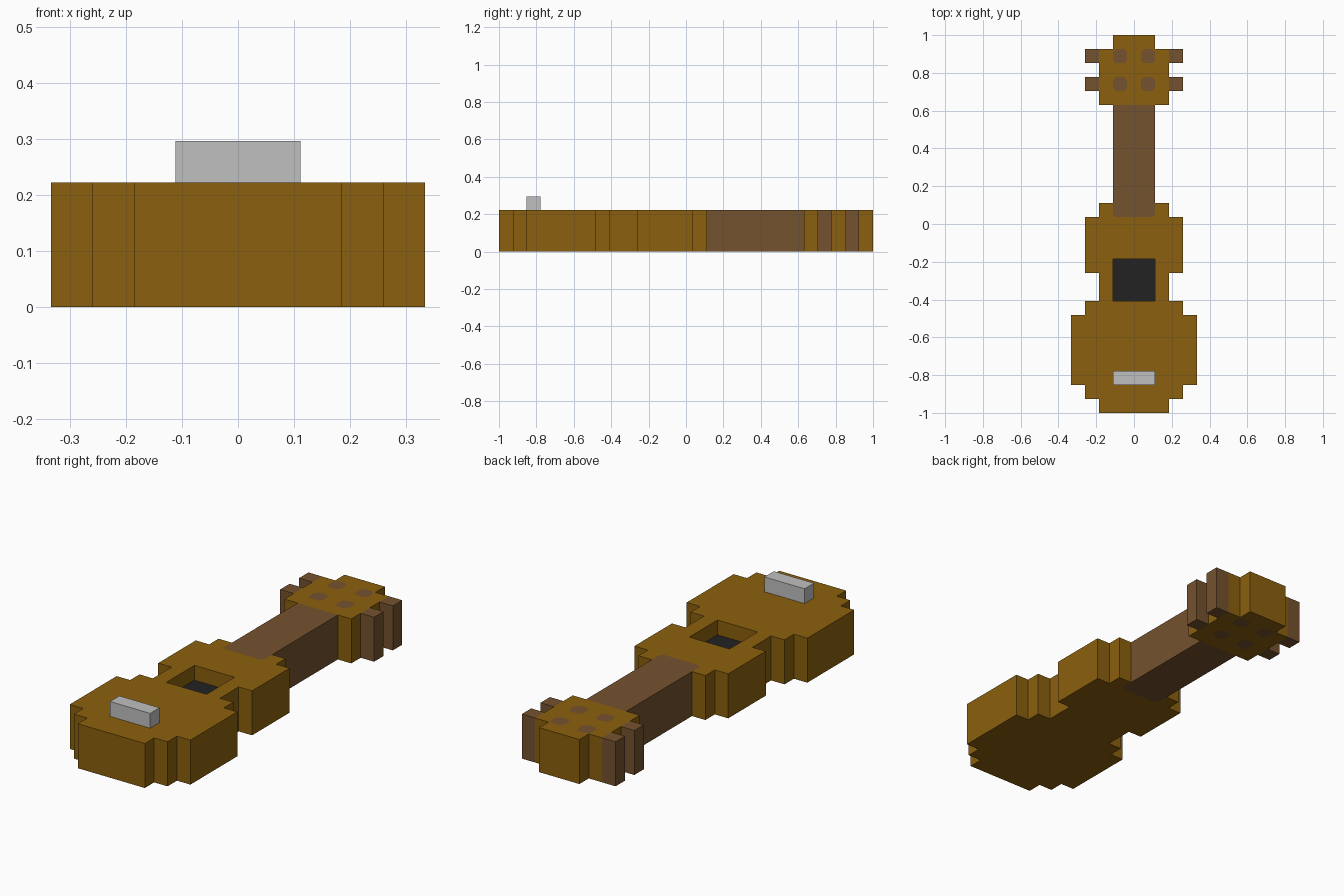
import bpy, bmesh

if "Cube" in bpy.data.objects:
    bpy.data.objects.remove(bpy.data.objects["Cube"], do_unlink=True)

U = 2 / 27          # one block
H = 3 * U           # thickness of the instrument


def material(name, rgb):
    m = bpy.data.materials.new(name)
    m.use_nodes = True
    m.diffuse_color = (*rgb, 1)
    bsdf = next(n for n in m.node_tree.nodes if n.type == 'BSDF_PRINCIPLED')
    bsdf.inputs["Base Color"].default_value = (*rgb, 1)
    return m


GOLDEN = material("golden wood", (0.258, 0.117, 0.0044))
BROWN = material("brown wood", (0.178, 0.084, 0.028))
DARK = material("dark hole", (0.016, 0.016, 0.016))
GREY = material("light grey", (0.527, 0.527, 0.527))


def prism(name, pts, z0, z1, mat):
    """Extrude an outline given in metres from z0 to z1."""
    bm = bmesh.new()
    face = bm.faces.new([bm.verts.new((x, y, z0)) for x, y in pts])
    ext = bmesh.ops.extrude_face_region(bm, geom=[face])
    for v in ext["geom"]:
        if isinstance(v, bmesh.types.BMVert):
            v.co.z = z1
    bmesh.ops.recalc_face_normals(bm, faces=bm.faces)
    mesh = bpy.data.meshes.new(name)
    bm.to_mesh(mesh)
    bm.free()
    mesh.materials.append(mat)
    ob = bpy.data.objects.new(name, mesh)
    bpy.context.collection.objects.link(ob)
    return ob


def stepped(rows):
    """Symmetric stepped outline from (start, end, half width) rows in blocks."""
    right = [(w * U, (y - 13.5) * U) for a, b, w in rows for y in (a, b)]
    return right + [(-x, y) for x, y in reversed(right)]


def chamfered(x0, x1, y0, y1, low, high):
    """Rectangle in blocks whose low-y / high-y corners may be cut."""
    y0, y1 = y0 - 13.5, y1 - 13.5
    pts = []
    for x, y, dx, dy, c in ((x0, y0, 1, 1, low), (x1, y0, -1, 1, low),
                            (x1, y1, -1, -1, high), (x0, y1, 1, -1, high)):
        if not c:
            pts.append((x * U, y * U))
            continue
        a, b = (x, y + dy * c), (x + dx * c, y)
        pair = (a, b) if dx == dy else (b, a)
        pts += [(p * U, q * U) for p, q in pair]
    return pts


def carve(target, pts, z0=-0.1, z1=H + 0.1):
    """Cut a prism out of the target and discard the cutter."""
    cutter = prism("cutter", pts, z0, z1, target.data.materials[0])
    cutter.hide_render = True
    mod = target.modifiers.new("cut", 'BOOLEAN')
    mod.operation, mod.solver, mod.object = 'DIFFERENCE', 'EXACT', cutter
    bpy.context.view_layer.objects.active = target
    bpy.ops.object.modifier_apply(modifier=mod.name)
    bpy.data.objects.remove(cutter, do_unlink=True)


# Body with a waist, sound hole and a notch for the neck heel
body = prism("body", stepped([(0, 1, 2.5), (1, 2, 3.5), (2, 7, 4.5), (7, 8, 3.5),
                              (8, 10, 2.5), (10, 14, 3.5), (14, 15, 2.5)]), 0, H, GOLDEN)
carve(body, chamfered(-1.5, 1.5, 8, 11, 0, 0), z0=2 * U)
carve(body, chamfered(-1.5, 1.5, 14, 15.5, 0.2, 0))

# Dark floor of the sound hole
body.data.materials.append(DARK)
for p in body.data.polygons:
    if abs(p.center.z - 2 * U) < 0.005 and p.normal.z > 0.9:
        p.material_index = 1

# Neck, its heel set flush into the body
prism("neck", chamfered(-1.5, 1.5, 14, 22, 0.2, 0), 0, H, BROWN)

# Bridge
prism("bridge", chamfered(-1.5, 1.5, 2, 3, 0, 0), H, H + U, GREY)

# Headstock with tuning pegs and their flush posts
head = prism("headstock", stepped([(22, 26, 2.5), (26, 27, 1.5)]), 0, H, GOLDEN)
for row, y in (("lower", 23), ("upper", 25)):
    for side, s in (("left", 1), ("right", -1)):
        x0, x1 = sorted((0.5 * s, 1.5 * s))
        post = chamfered(x0, x1, y, y + 1, 0.22, 0.22)
        carve(head, post)
        prism(f"{row}_{side}_peg_post", post, 0, H, BROWN)
        x0, x1 = sorted((2.5 * s, 3.5 * s))
        prism(f"{row}_{side}_peg", chamfered(x0, x1, y, y + 1, 0, 0), 0, H, BROWN)
